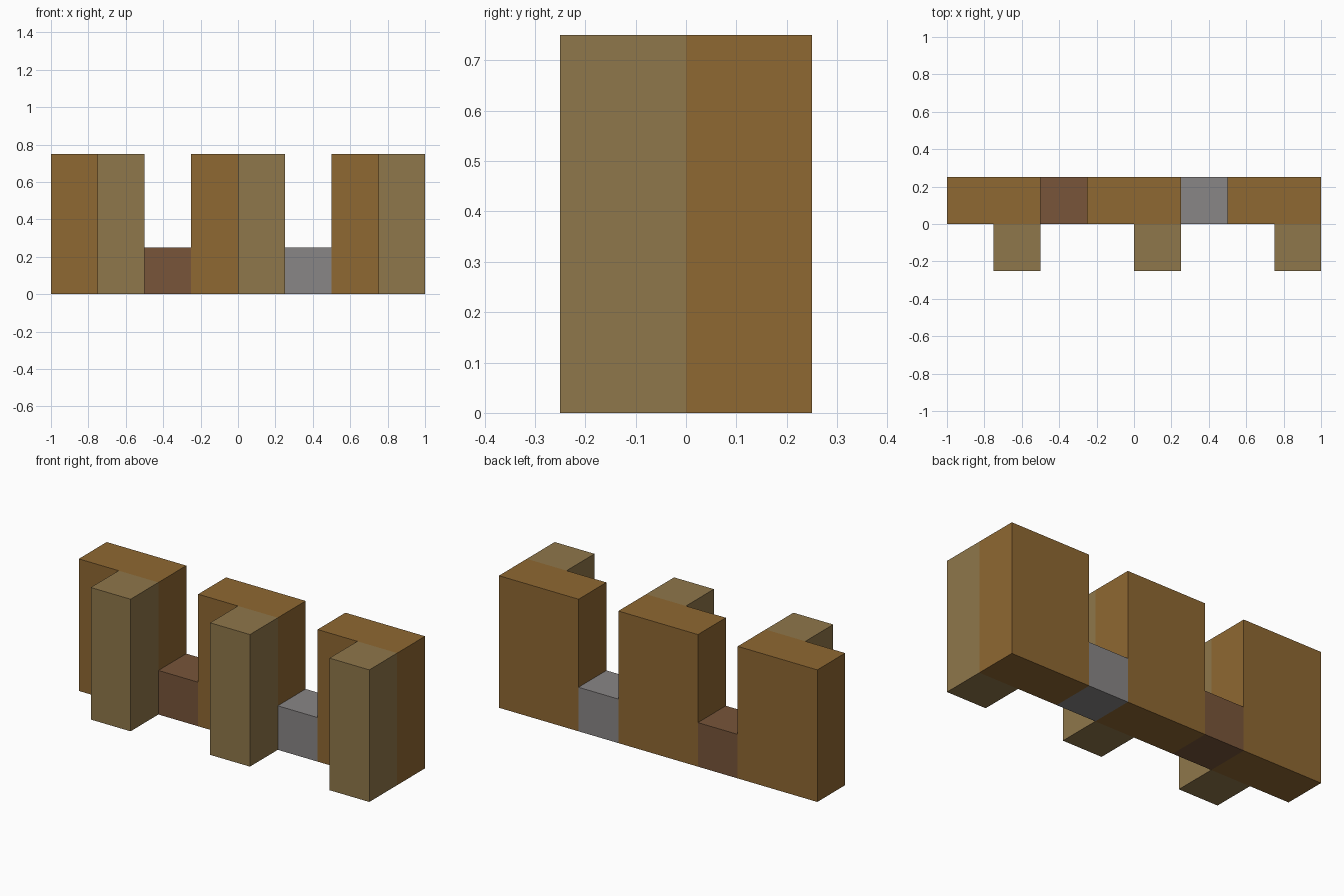
import bpy

cube = bpy.data.objects.get("Cube")
if cube:
    bpy.data.objects.remove(cube, do_unlink=True)

UNIT = 0.25  # edge of one block


def material(name, rgb):
    m = bpy.data.materials.new(name)
    m.use_nodes = True
    m.diffuse_color = (*rgb, 1)
    bsdf = m.node_tree.nodes["Principled BSDF"]
    bsdf.inputs["Base Color"].default_value = (*rgb, 1)
    bsdf.inputs["Roughness"].default_value = 0.9
    return m


def box(name, x, y, size, mat):
    """Box standing on the ground; x and y are its low corner, all in blocks."""
    w, d, h = size
    bpy.ops.mesh.primitive_cube_add(
        size=1, location=((x + w / 2) * UNIT, (y + d / 2) * UNIT, h / 2 * UNIT))
    ob = bpy.context.object
    ob.name = name
    ob.scale = (w * UNIT, d * UNIT, h * UNIT)
    bpy.ops.object.transform_apply(location=False, rotation=False, scale=True)
    ob.data.materials.append(mat)


ochre = material("ochre wood", (0.275, 0.138, 0.032))
tan = material("pale tan wood", (0.275, 0.184, 0.069))
brown = material("dark brown", (0.188, 0.091, 0.042))
grey = material("stone grey", (0.25, 0.238, 0.238))

# Three tall wall panels, each with a post in front of its left half
for side, x in (("right", -4), ("middle", -1), ("left", 2)):
    box(side + "_wall_panel", x, 0, (2, 1, 3), ochre)
    box(side + "_front_post", x + 1, -1, (1, 1, 3), tan)

# Low blocks filling the gaps between panels
box("brown_low_block", -2, 0, (1, 1, 1), brown)
box("grey_low_block", 1, 0, (1, 1, 1), grey)
